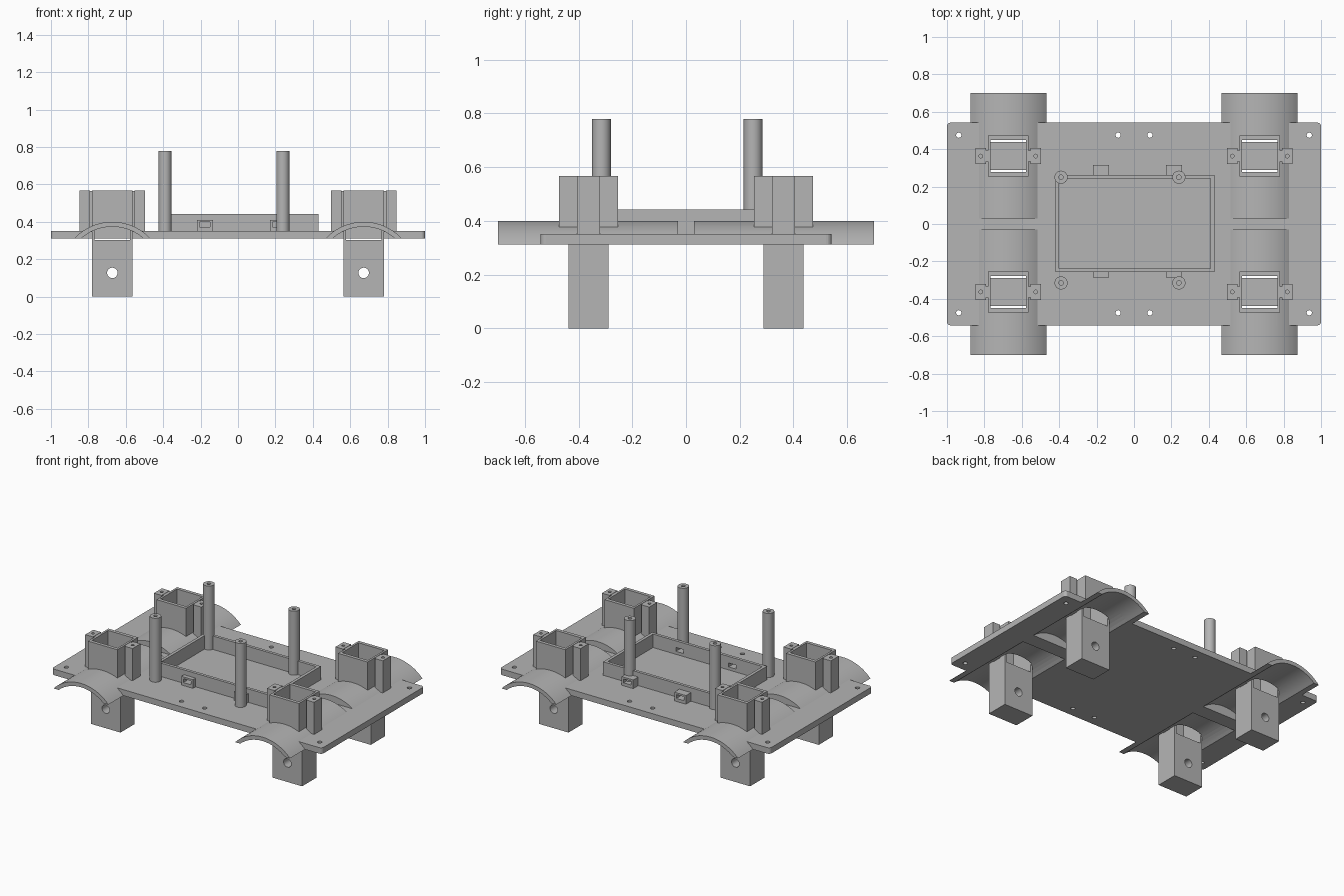
import bpy
import bmesh
from math import pi, sin, cos, asin, sqrt, radians
from mathutils import Matrix, Vector

cube = bpy.data.objects.get("Cube")
if cube:
    bpy.data.objects.remove(cube, do_unlink=True)

GREY = (0.46, 0.46, 0.46, 1.0)
plastic = bpy.data.materials.new("grey plastic")
plastic.use_nodes = True
plastic.diffuse_color = GREY
plastic.node_tree.nodes["Principled BSDF"].inputs["Base Color"].default_value = GREY


def finish(name, bm):
    bmesh.ops.recalc_face_normals(bm, faces=bm.faces)
    mesh = bpy.data.meshes.new(name)
    bm.to_mesh(mesh)
    bm.free()
    mesh.materials.append(plastic)
    obj = bpy.data.objects.new(name, mesh)
    bpy.context.collection.objects.link(obj)
    return obj


def box(name, x0, x1, y0, y1, z0, z1):
    bm = bmesh.new()
    bmesh.ops.create_cube(bm, size=1)
    for v in bm.verts:
        v.co = Vector(((x0, x1)[v.co.x > 0], (y0, y1)[v.co.y > 0], (z0, z1)[v.co.z > 0]))
    return finish(name, bm)


def rod(name, centre, radius, depth, axis="Z", sides=32):
    turn = Matrix.Rotation(pi / 2, 4, "X") if axis == "Y" else Matrix()
    bm = bmesh.new()
    bmesh.ops.create_cone(bm, cap_ends=True, segments=sides, radius1=radius, radius2=radius,
                          depth=depth, matrix=Matrix.Translation(centre) @ turn)
    return finish(name, bm)


def arch(name, x, y0, y1, radius, base):
    """Circle segment above the base height, extruded along y."""
    half = asin(sqrt(radius ** 2 - (base - ARCH_Z) ** 2) / radius)
    angles = [half * (i / 14 - 1) for i in range(29)]
    bm = bmesh.new()
    face = bm.faces.new([bm.verts.new((x + radius * sin(a), y0, ARCH_Z + radius * cos(a)))
                         for a in angles])
    new = bmesh.ops.extrude_face_region(bm, geom=[face])["geom"]
    bmesh.ops.translate(bm, vec=(0, y1 - y0, 0),
                        verts=[g for g in new if isinstance(g, bmesh.types.BMVert)])
    return finish(name, bm)


def cut(obj, *cutters):
    for cutter in cutters:
        mod = obj.modifiers.new("cut", "BOOLEAN")
        mod.operation = "DIFFERENCE"
        mod.solver = "EXACT"
        mod.object = cutter
        bpy.context.view_layer.objects.active = obj
        bpy.ops.object.modifier_apply(modifier=mod.name)
        bpy.data.objects.remove(cutter, do_unlink=True)


def smooth(obj):
    bpy.ops.object.select_all(action="DESELECT")
    obj.select_set(True)
    bpy.context.view_layer.objects.active = obj
    bpy.ops.object.shade_smooth_by_angle(angle=radians(30))


BOTTOM, DECK = 0.312, 0.352
ARCH_Z, ARCH_R, WELL_R = 0.122, 0.278, 0.252
UNIT_X, UNIT_Y = 0.672, 0.363


def well(x, s):
    """Cutter for the hollow under a fender."""
    return arch("well", x, s * 0.05, s * 0.75, WELL_R, 0.2)


# Base plate with rounded corners, screw holes and wheel wells
plate = box("base_plate", -1, 1, -0.542, 0.542, BOTTOM, DECK)
bm = bmesh.new()
bm.from_mesh(plate.data)
corners = [e for e in bm.edges if abs(e.verts[0].co.z - e.verts[1].co.z) > 0.01]
bmesh.ops.bevel(bm, geom=corners, offset=0.02, segments=5, profile=0.5, affect="EDGES")
bm.to_mesh(plate.data)
bm.free()
for s in (-1, 1):
    for hx in (-0.937, -0.085, 0.085, 0.937):
        cut(plate, rod("hole", (hx, s * 0.475, DECK), 0.014, 0.2, sides=20))
    for x in (-UNIT_X, UNIT_X):
        cut(plate, well(x, s))

# Four wheel units
for x in (-UNIT_X, UNIT_X):
    for s in (-1, 1):
        y = s * UNIT_Y

        def shaft():
            return box("shaft", x - 0.095, x + 0.095, y - 0.086, y + 0.086, 0.2, 0.7)

        # Arched fender
        fender = arch("fender", x, s * 0.03, s * 0.7, ARCH_R, BOTTOM)
        cut(fender, well(x, s), shaft())
        smooth(fender)

        # Square socket standing on the fender
        socket = box("socket", x - 0.109, x + 0.109, y - 0.109, y + 0.109, 0.34, 0.567)
        cut(socket, well(x, s), shaft())

        # Screw blocks and cheeks on both sides
        for side in (-1, 1):
            inner, outer = sorted((x + side * 0.118, x + side * 0.175))
            block = box("screw_block", inner, outer, y - 0.042, y + 0.042, 0.345, 0.567)
            cut(block, rod("hole", (x + side * 0.147, y, 0.56), 0.01, 0.2, sides=16))
            web = sorted((x + side * 0.109, x + side * 0.118))
            box("block_web", *web, y - 0.03, y + 0.03, 0.345, 0.565)
            cheek = sorted((x + side * 0.095, x + side * 0.109))
            box("leg_cheek", *cheek, y - 0.075, y + 0.075, 0.3, 0.38)

        # Hanging leg with an axle hole
        leg = box("leg", x - 0.109, x + 0.109, y - 0.075, y + 0.075, 0, 0.302)
        cut(leg, rod("hole", (x, y, 0.127), 0.028, 0.4, "Y"))
        smooth(leg)

# Tray frame in the middle
frame = box("tray_frame", -0.42, 0.43, -0.257, 0.262, DECK - 0.005, 0.442)
cut(frame, box("inside", -0.4, 0.41, -0.237, 0.242, 0.3, 0.5))
for x in (-0.177, 0.213):
    cut(frame, box("slot", x - 0.028, x + 0.028, -0.3, -0.2, 0.372, 0.398))
    # Strap loops outside the frame
    for y0, y1 in ((-0.285, -0.257), (0.262, 0.315)):
        loop = box("strap_loop", x - 0.043, x + 0.043, y0, y1, DECK, 0.41)
        cut(loop, box("slot", x - 0.028, x + 0.028, y0 - 0.01, y1 + 0.01, 0.372, 0.398))

# Four tall posts with screw holes in the top
for x in (-0.39, 0.24):
    for y in (-0.315, 0.25):
        post = rod("post", (x, y, 0.565), 0.035, 0.43)
        cut(post, rod("hole", (x, y, 0.78), 0.012, 0.2, sides=16))
        smooth(post)
